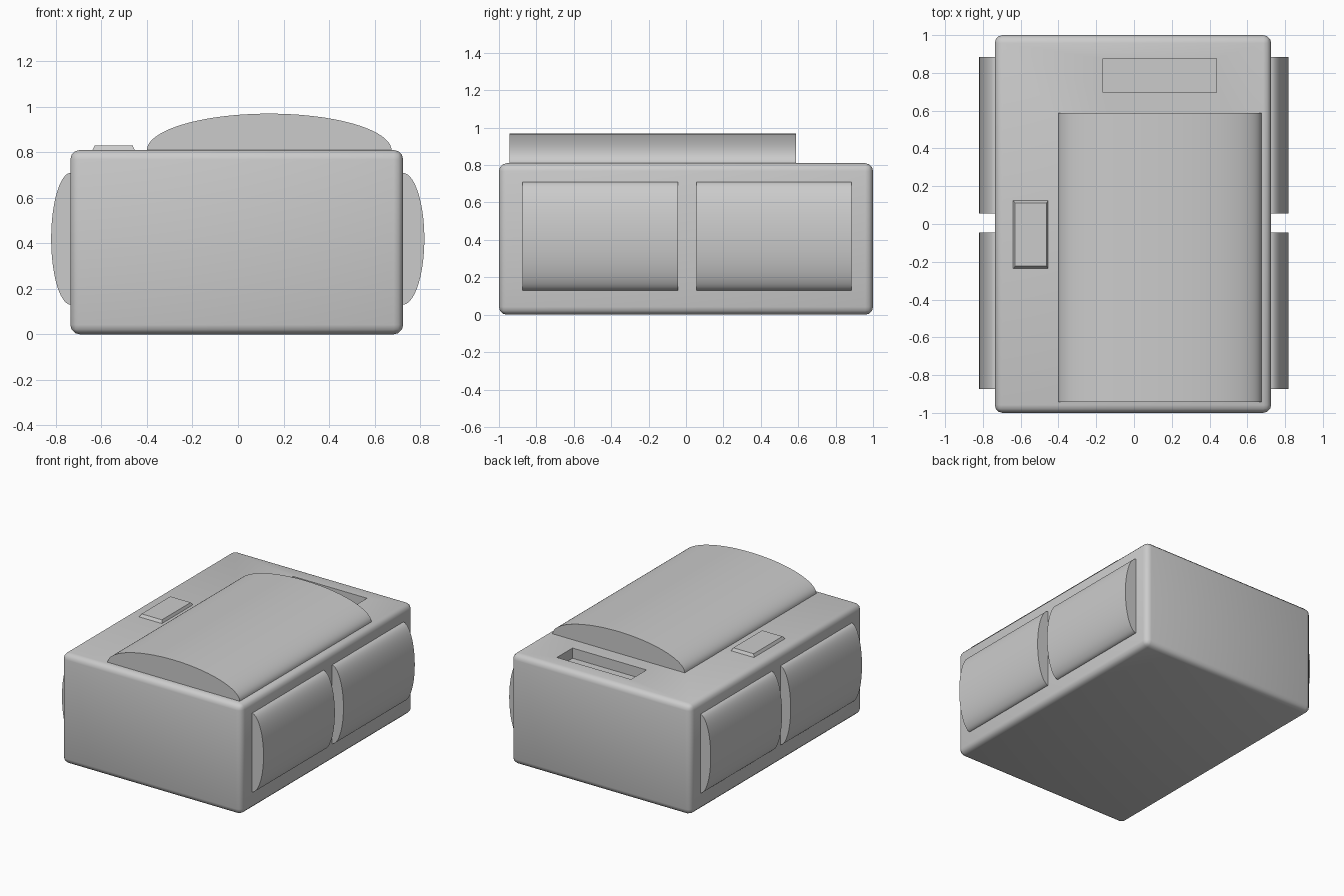
import bpy, bmesh, math
from mathutils import Vector

if "Cube" in bpy.data.objects:
    bpy.data.objects.remove(bpy.data.objects["Cube"])


def finish(name, bm, angle=None):
    bmesh.ops.recalc_face_normals(bm, faces=bm.faces)
    me = bpy.data.meshes.new(name)
    bm.to_mesh(me)
    bm.free()
    ob = bpy.data.objects.new(name, me)
    bpy.context.collection.objects.link(ob)
    if angle:
        smooth(ob, angle)
    return ob


def smooth(ob, angle):
    bpy.ops.object.select_all(action='DESELECT')
    bpy.context.view_layer.objects.active = ob
    ob.select_set(True)
    bpy.ops.object.shade_smooth_by_angle(angle=math.radians(angle))


def box(lo, hi):
    bm = bmesh.new()
    bmesh.ops.create_cube(bm, size=1)
    for v in bm.verts:
        v.co = Vector([(lo[i] + hi[i]) / 2 + v.co[i] * (hi[i] - lo[i]) for i in range(3)])
    return bm


def cushion(name, centre, half_width, bulge, y0, y1, direction):
    """Half-ellipse profile in the xz plane extruded along y; bulges along direction."""
    n = 40
    out = Vector((math.cos(direction), 0, math.sin(direction)))
    side = Vector((-out.z, 0, out.x))
    c = Vector((centre[0], y0, centre[1]))
    bm = bmesh.new()
    ring = [bm.verts.new(c + side * half_width * math.cos(math.pi * i / n)
                         + out * bulge * math.sin(math.pi * i / n)) for i in range(n + 1)]
    face = bm.faces.new(ring)
    ext = bmesh.ops.extrude_face_region(bm, geom=[face], use_keep_orig=True)
    for v in ext['geom']:
        if isinstance(v, bmesh.types.BMVert):
            v.co.y = y1
    return finish(name, bm, 40)


# Main body with rounded edges
bm = box((-0.737, -1, 0), (0.726, 1, 0.81))
bmesh.ops.bevel(bm, geom=bm.edges[:], offset=0.042, segments=3, profile=0.5, affect='EDGES')
body = finish("body", bm)

# Recessed slot in the top
cutter = finish("slot_cutter", box((-0.165, 0.695, 0.735), (0.437, 0.876, 0.9)))
cutter.hide_render = True
mod = body.modifiers.new("slot", 'BOOLEAN')
mod.operation = 'DIFFERENCE'
mod.solver = 'EXACT'
mod.object = cutter
bpy.context.view_layer.objects.active = body
bpy.ops.object.modifier_apply(modifier="slot")
bpy.data.objects.remove(cutter, do_unlink=True)
smooth(body, 40)

# Domed top cushion
cushion("top_cushion", (0.137, 0.808), 0.538, 0.162, -0.943, 0.587, math.pi / 2)

# Two bulging pads on each side
for label, y0, y1 in (("front", -0.873, -0.044), ("back", 0.056, 0.885)):
    cushion(f"right_{label}_pad", (0.723, 0.42), 0.29, 0.096, y0, y1, 0)
    cushion(f"left_{label}_pad", (-0.734, 0.42), 0.29, 0.087, y0, y1, math.pi)

# Raised button with sloping sides
bm = box((-0.645, -0.243, 0.8), (-0.45, 0.13, 0.83))
for v in bm.verts:
    if v.co.z > 0.81:
        v.co.x += 0.016 if v.co.x < -0.55 else -0.013
        v.co.y += 0.02 if v.co.y < 0 else -0.018
finish("button", bm)
